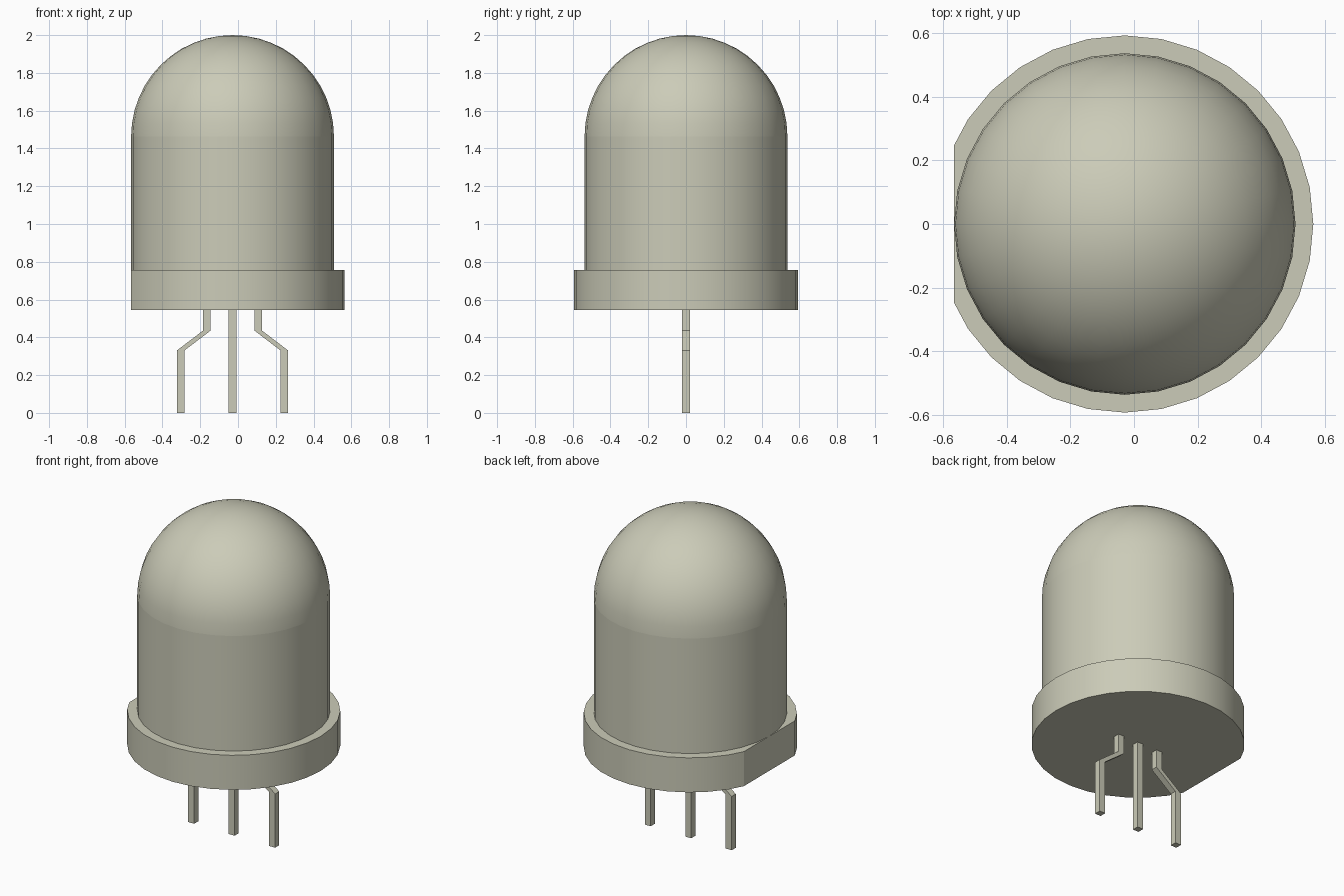
import bpy
import bmesh
import math
from mathutils import Vector

cube = bpy.data.objects.get("Cube")
if cube:
    bpy.data.objects.remove(cube, do_unlink=True)

AXIS_X = -0.029
SIDES = 32
LENS_R = 0.537
RIM_R = 0.593
RIM_BOTTOM, RIM_TOP, DOME_BASE = 0.545, 0.757, 1.463
LEG = 0.02

# Pale translucent-looking plastic and leads share one colour
mat = bpy.data.materials.new("pale_grey_beige")
colour = (0.6, 0.6, 0.48, 1.0)
mat.use_nodes = True
mat.diffuse_color = colour
mat.node_tree.nodes["Principled BSDF"].inputs["Base Color"].default_value = colour


def finish(name, bm, smooth=True):
    bmesh.ops.recalc_face_normals(bm, faces=bm.faces[:])
    mesh = bpy.data.meshes.new(name)
    bm.to_mesh(mesh)
    bm.free()
    mesh.materials.append(mat)
    obj = bpy.data.objects.new(name, mesh)
    obj.location.x = AXIS_X
    bpy.context.collection.objects.link(obj)
    if smooth:
        bpy.ops.object.select_all(action="DESELECT")
        obj.select_set(True)
        bpy.context.view_layer.objects.active = obj
        bpy.ops.object.shade_smooth_by_angle(angle=math.radians(20))
    return obj


def prism(name, points, direction, smooth=True):
    """Extrude a closed outline along a direction."""
    bm = bmesh.new()
    face = bm.faces.new([bm.verts.new(p) for p in points])
    result = bmesh.ops.extrude_face_region(bm, geom=[face], use_keep_orig=True)
    moved = [v for v in result["geom"] if isinstance(v, bmesh.types.BMVert)]
    bmesh.ops.translate(bm, verts=moved, vec=Vector(direction))
    return finish(name, bm, smooth)


def circle(radius, z):
    angles = [2 * math.pi * i / SIDES for i in range(SIDES)]
    return [(radius * math.cos(a), radius * math.sin(a), z) for a in angles]


# Base rim with a flat cut on one side, level with the lens
bm = bmesh.new()
bmesh.ops.create_cone(bm, cap_ends=True, segments=SIDES, radius1=RIM_R,
                      radius2=RIM_R, depth=RIM_TOP - RIM_BOTTOM)
bmesh.ops.translate(bm, verts=bm.verts[:], vec=(0, 0, (RIM_TOP + RIM_BOTTOM) / 2))
cut = bmesh.ops.bisect_plane(bm, geom=bm.verts[:] + bm.edges[:] + bm.faces[:],
                             plane_co=(-LENS_R, 0, 0), plane_no=(-1, 0, 0),
                             clear_outer=True)
bmesh.ops.holes_fill(bm, edges=[e for e in bm.edges if e.is_boundary])
finish("base_rim", bm)

# Straight lens wall
prism("lens_body", circle(LENS_R, RIM_TOP), (0, 0, DOME_BASE - RIM_TOP))

# Domed lens top, a quarter arc spun around the axis
bm = bmesh.new()
steps = 12
arc = [bm.verts.new((LENS_R * math.cos(a), 0, DOME_BASE + LENS_R * math.sin(a)))
       for a in (math.pi / 2 * i / steps for i in range(steps + 1))]
edges = [bm.edges.new(pair) for pair in zip(arc, arc[1:])]
bmesh.ops.spin(bm, geom=arc + edges, cent=(0, 0, 0), axis=(0, 0, 1),
               angle=2 * math.pi, steps=SIDES, use_merge=True)
bmesh.ops.remove_doubles(bm, verts=bm.verts[:], dist=0.0005)
finish("lens_dome", bm)


# Leads: a centre line shifted sideways by half a width each way
def lead(name, path):
    outline = [(x - LEG, -LEG, z) for x, z in path]
    outline += [(x + LEG, -LEG, z) for x, z in reversed(path)]
    prism(name, outline, (0, 2 * LEG, 0), smooth=False)


lead("centre_lead", [(0, 0), (0, RIM_BOTTOM)])
for side, name in ((1, "left_lead"), (-1, "right_lead")):
    lead(name, [(side * 0.275, 0), (side * 0.275, 0.33),
                (side * 0.137, 0.435), (side * 0.137, RIM_BOTTOM)])
